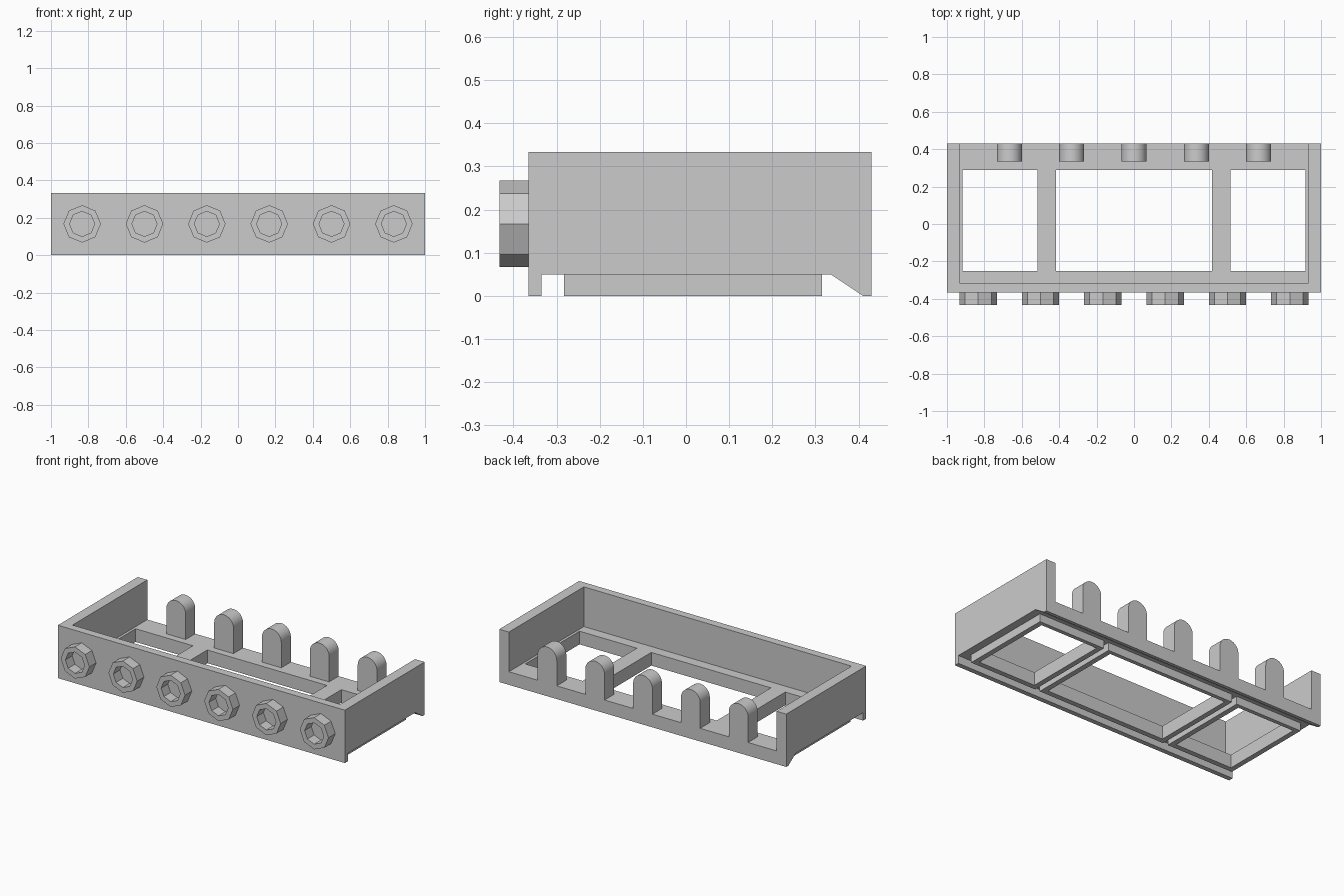
import bpy, bmesh, math

old = bpy.data.objects.get("Cube")
if old:
    bpy.data.objects.remove(old, do_unlink=True)

grey = bpy.data.materials.new("plain grey")
grey.use_nodes = True
COLOUR = (0.6, 0.6, 0.6, 1)
grey.diffuse_color = COLOUR
grey.node_tree.nodes["Principled BSDF"].inputs["Base Color"].default_value = COLOUR

BACK, FRONT, TOP = 0.43, -0.365, 0.333
PLATE_LOW, PLATE_TOP = 0.05, 0.083
WINDOWS = [(-0.917, -0.517), (-0.417, 0.417), (0.517, 0.917)]
WIN_Y = (-0.25, 0.29)


def prism(name, points, axis, low, high):
    """Extrude a closed outline along axis x or y."""
    bm = bmesh.new()
    place = (lambda a, b: (low, a, b)) if axis == "x" else (lambda a, b: (a, low, b))
    face = bm.faces.new([bm.verts.new(place(a, b)) for a, b in points])
    ext = bmesh.ops.extrude_face_region(bm, geom=[face])
    verts = [g for g in ext["geom"] if isinstance(g, bmesh.types.BMVert)]
    step = (high - low, 0, 0) if axis == "x" else (0, high - low, 0)
    bmesh.ops.translate(bm, verts=verts, vec=step)
    bmesh.ops.recalc_face_normals(bm, faces=bm.faces)
    mesh = bpy.data.meshes.new(name)
    bm.to_mesh(mesh)
    bm.free()
    mesh.materials.append(grey)
    obj = bpy.data.objects.new(name, mesh)
    bpy.context.collection.objects.link(obj)
    return obj


def box(name, x, y, z):
    outline = [(y[0], z[0]), (y[1], z[0]), (y[1], z[1]), (y[0], z[1])]
    return prism(name, outline, "x", *x)


def combine(obj, tool, operation):
    """Apply a boolean and drop the tool object."""
    mod = obj.modifiers.new("shape", "BOOLEAN")
    mod.operation, mod.solver, mod.object = operation, "EXACT", tool
    bpy.context.view_layer.objects.active = obj
    bpy.ops.object.modifier_apply(modifier=mod.name)
    bpy.data.objects.remove(tool, do_unlink=True)


def octagon(x, z, radius):
    return [(x + radius * math.cos(i * math.pi / 4), z + radius * math.sin(i * math.pi / 4))
            for i in range(8)]


# Tray: side profile with front lip and sloped back lip, hollowed and open at the back
profile = [(FRONT, 0), (-0.335, 0), (-0.335, PLATE_LOW), (0.335, PLATE_LOW),
           (0.41, 0), (BACK, 0), (BACK, TOP), (FRONT, TOP)]
tray = prism("tray", profile, "x", -1, 1)
combine(tray, box("hollow", (-0.933, 0.933), (-0.315, 0.6), (PLATE_TOP, 0.6)), "DIFFERENCE")

# Rims under the plate around each window, then the windows through both
for x0, x1 in WINDOWS:
    rim = box("rim", (x0 - 0.033, x1 + 0.033), (-0.283, 0.315), (0, 0.06))
    combine(tray, rim, "UNION")
for x in WINDOWS:
    combine(tray, box("window", x, WIN_Y, (-0.1, 0.2)), "DIFFERENCE")

# Round-topped fingers along the back rail
for i in range(5):
    x, r, top = (i - 2) / 3, 0.067, 0.31
    arc = [(x + r * math.cos(a * math.pi / 20), top - r + r * math.sin(a * math.pi / 20))
           for a in range(21)]
    outline = [(x - r, PLATE_TOP), (x + r, PLATE_TOP)] + arc
    finger = prism(f"finger_{i + 1}", outline, "y", 0.335, BACK)
    bpy.ops.object.select_all(action="DESELECT")
    finger.select_set(True)
    bpy.context.view_layer.objects.active = finger
    bpy.ops.object.shade_smooth_by_angle(angle=math.radians(30))

# Octagonal hollow knobs on the front wall
for i in range(6):
    x = (i - 2.5) / 3
    knob = prism(f"knob_{i + 1}", octagon(x, 0.167, 0.1), "y", -0.432, FRONT)
    combine(knob, prism("bore", octagon(x, 0.167, 0.067), "y", -0.5, -0.3), "DIFFERENCE")
